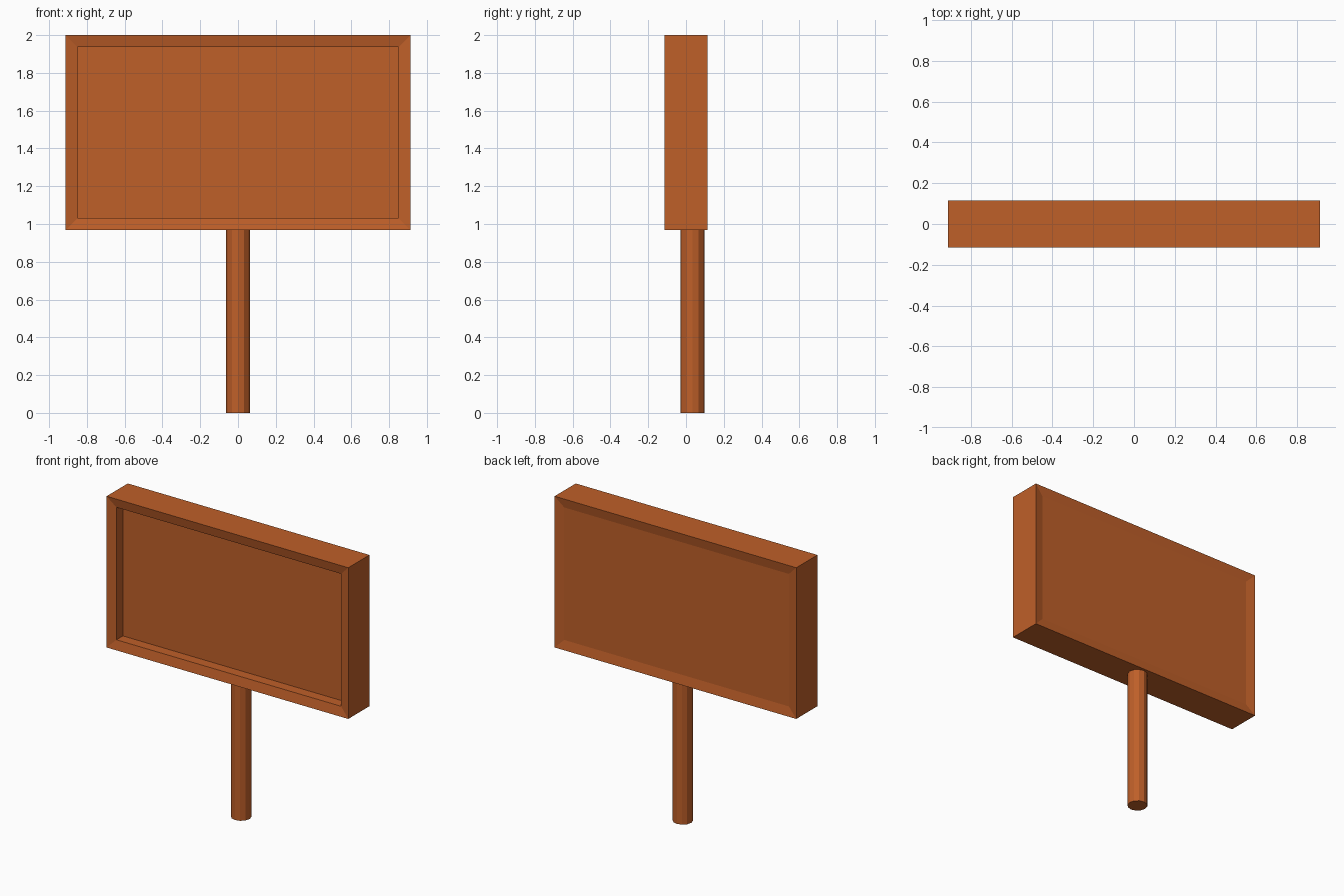
import bpy
import bmesh
from mathutils import Matrix

if "Cube" in bpy.data.objects:
    bpy.data.objects.remove(bpy.data.objects["Cube"])

mat = bpy.data.materials.new("orange_paint")
mat.diffuse_color = (0.52, 0.115, 0.022, 1)
mat.use_nodes = True
mat.node_tree.nodes["Principled BSDF"].inputs["Base Color"].default_value = mat.diffuse_color


def add_object(name, bm):
    bmesh.ops.recalc_face_normals(bm, faces=bm.faces)
    mesh = bpy.data.meshes.new(name)
    bm.to_mesh(mesh)
    bm.free()
    mesh.materials.append(mat)
    obj = bpy.data.objects.new(name, mesh)
    bpy.context.collection.objects.link(obj)
    return obj


# Sign board: nested rectangular loops (inset from outer edge, y)
HALF_W, BOTTOM, TOP = 0.913, 0.967, 2.0
loops = [
    (0.064, -0.03),    # recessed panel
    (0.064, -0.100),   # inner lip of the frame
    (0.0, -0.114),     # front outer edge
    (0.0, 0.114),      # back outer edge
    (0.064, 0.102),    # shallow dished back
]
bm = bmesh.new()
rings = []
for inset, y in loops:
    w, lo, hi = HALF_W - inset, BOTTOM + inset, TOP - inset
    rings.append([bm.verts.new((x, y, z))
                  for x, z in ((-w, lo), (w, lo), (w, hi), (-w, hi))])
for a, b in zip(rings, rings[1:]):
    for i in range(4):
        j = (i + 1) % 4
        bm.faces.new((a[i], a[j], b[j], b[i]))
bm.faces.new(rings[0])
bm.faces.new(rings[-1])
add_object("sign_board", bm)

# Support post, set slightly behind the board centre
POST_TOP = 0.98
bm = bmesh.new()
bmesh.ops.create_cone(bm, cap_ends=True, segments=12, radius1=0.064,
                      radius2=0.064, depth=POST_TOP,
                      matrix=Matrix.Translation((0, 0.034, POST_TOP / 2)))
add_object("post", bm)
